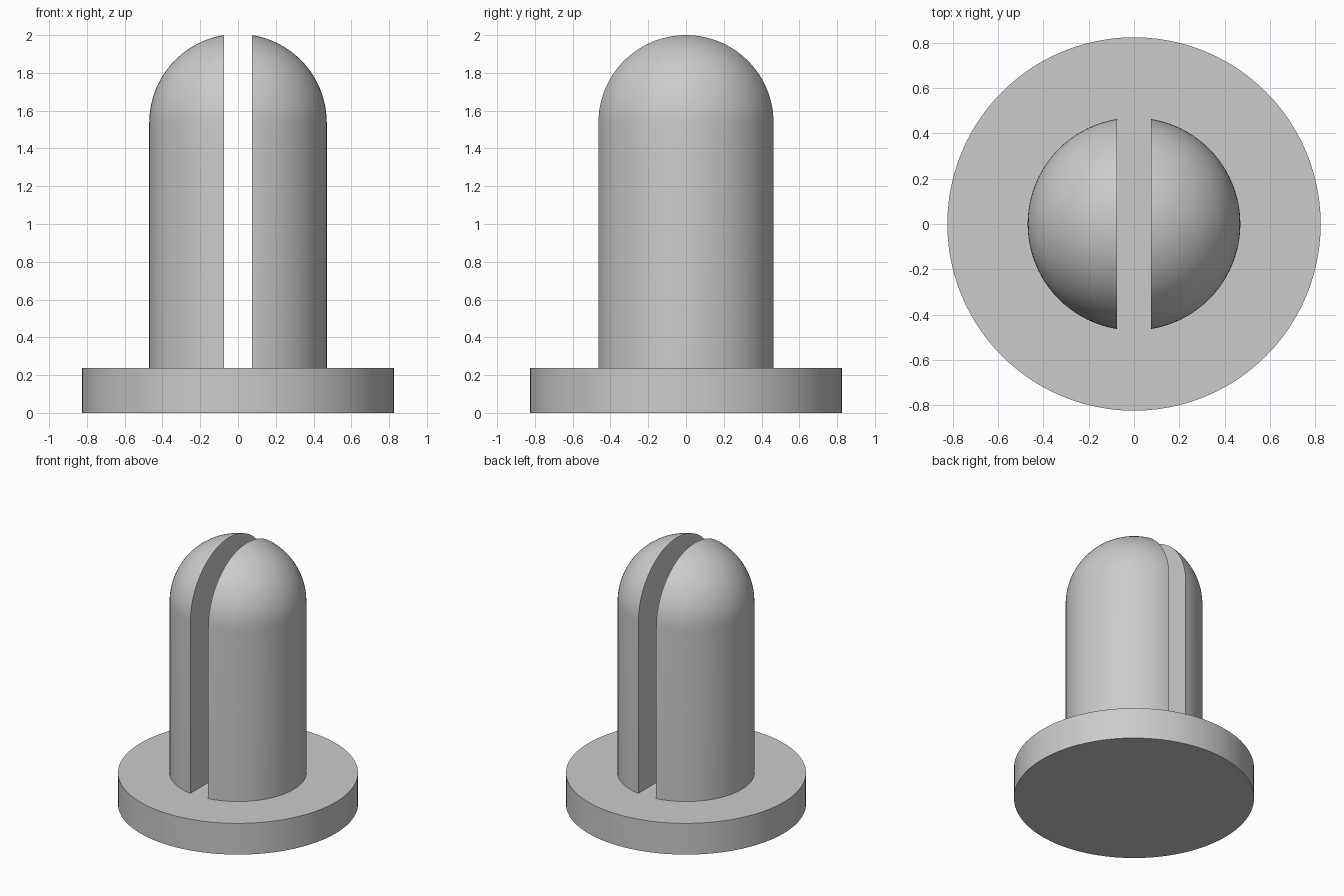
import bpy
import bmesh
from math import cos, sin, pi, radians

BASE_R, BASE_H = 0.825, 0.237
POST_R, SLOT_HALF = 0.47, 0.075
DOME_Z = 2.0 - (POST_R**2 - SLOT_HALF**2) ** 0.5  # cut dome peaks at z = 2

cube = bpy.data.objects.get("Cube")
if cube:
    bpy.data.objects.remove(cube, do_unlink=True)

grey = bpy.data.materials.new("plain grey")
grey.use_nodes = True
grey.diffuse_color = (0.6, 0.6, 0.6, 1)
grey.node_tree.nodes["Principled BSDF"].inputs["Base Color"].default_value = (0.6, 0.6, 0.6, 1)


def lathe(profile, steps=96):
    """Revolve an (r, z) profile around the z axis."""
    bm = bmesh.new()
    verts = [bm.verts.new((r, 0, z)) for r, z in profile]
    edges = [bm.edges.new(pair) for pair in zip(verts, verts[1:])]
    bmesh.ops.spin(bm, geom=verts + edges, cent=(0, 0, 0), axis=(0, 0, 1),
                   angle=2 * pi, steps=steps, use_duplicate=False)
    bmesh.ops.remove_doubles(bm, verts=bm.verts[:], dist=1e-4)
    return bm


def add_object(name, bm):
    bmesh.ops.recalc_face_normals(bm, faces=bm.faces[:])
    mesh = bpy.data.meshes.new(name)
    bm.to_mesh(mesh)
    bm.free()
    mesh.materials.append(grey)
    obj = bpy.data.objects.new(name, mesh)
    bpy.context.collection.objects.link(obj)
    bpy.ops.object.select_all(action="DESELECT")
    obj.select_set(True)
    bpy.context.view_layer.objects.active = obj
    bpy.ops.object.shade_smooth_by_angle(angle=radians(30))
    return obj


# Round base plate
add_object("base_plate", lathe([(0, 0), (BASE_R, 0), (BASE_R, BASE_H), (0, BASE_H)]))

# Domed post, seated slightly into the base
arc = [i * pi / 2 / 24 for i in range(25)]
dome = [(POST_R * cos(a), DOME_Z + POST_R * sin(a)) for a in arc]
post = lathe([(0, BASE_H - 0.02), (POST_R, BASE_H - 0.02)] + dome)

# Keep one side of the slot, cap its flat face and mirror it
cut = bmesh.ops.bisect_plane(post, geom=post.verts[:] + post.edges[:] + post.faces[:],
                             plane_co=(SLOT_HALF, 0, 0), plane_no=(1, 0, 0),
                             clear_inner=True)
rim = [e for e in cut["geom_cut"] if isinstance(e, bmesh.types.BMEdge)]
bmesh.ops.holes_fill(post, edges=rim, sides=0)
halves = add_object("split_post", post)
mirror = halves.modifiers.new("other_half", "MIRROR")
mirror.use_mirror_merge = False
